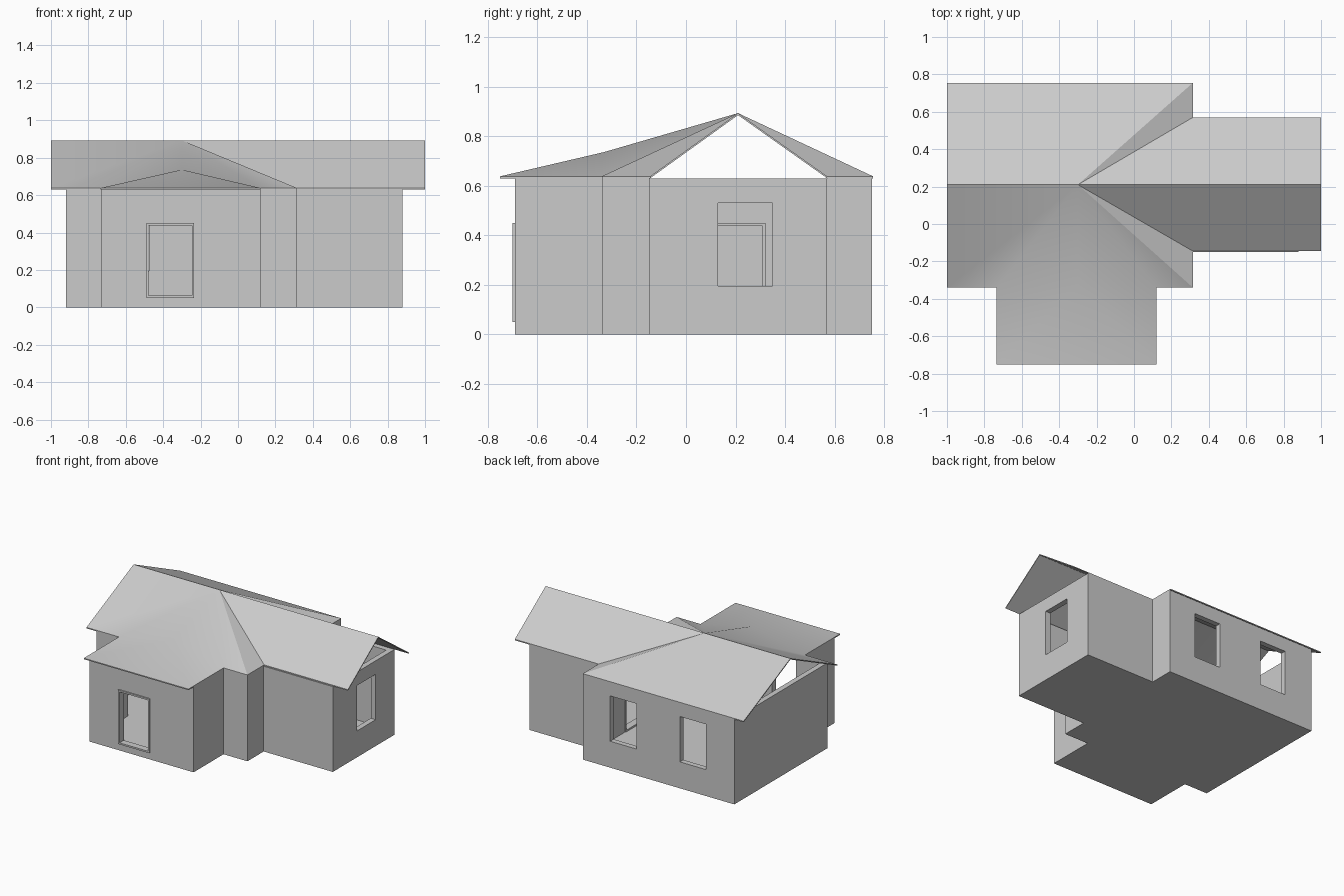
import bpy, bmesh, math

if "Cube" in bpy.data.objects:
    bpy.data.objects.remove(bpy.data.objects["Cube"])

T = 0.04          # wall thickness
H = 0.63          # wall height
FLOOR = 0.05      # inner floor level


def add_object(name, bm):
    bmesh.ops.recalc_face_normals(bm, faces=bm.faces)
    mesh = bpy.data.meshes.new(name)
    bm.to_mesh(mesh)
    bm.free()
    ob = bpy.data.objects.new(name, mesh)
    bpy.context.collection.objects.link(ob)
    return ob


def thicken(bm, dz):
    geo = bmesh.ops.extrude_face_region(bm, geom=bm.faces[:])["geom"]
    verts = [g for g in geo if isinstance(g, bmesh.types.BMVert)]
    bmesh.ops.translate(bm, vec=(0, 0, dz), verts=verts)


def prism(name, outline, z0, z1):
    bm = bmesh.new()
    bm.faces.new([bm.verts.new((x, y, z0)) for x, y in outline])
    # extrude keeps the base face, so the result is closed
    thicken(bm, z1 - z0)
    return add_object(name, bm)


def box(name, x0, x1, y0, y1, z0, z1):
    return prism(name, [(x0, y0), (x1, y0), (x1, y1), (x0, y1)], z0, z1)


def cut(ob, cutter):
    cutter.hide_render = True
    mod = ob.modifiers.new("cut", 'BOOLEAN')
    mod.operation = 'DIFFERENCE'
    mod.solver = 'EXACT'
    mod.object = cutter
    bpy.context.view_layer.objects.active = ob
    bpy.ops.object.modifier_apply(modifier=mod.name)
    bpy.data.objects.remove(cutter)


# walls: stepped footprint, hollowed into a main room and a side wing
walls = prism("walls", [
    (-0.73, -0.69), (0.12, -0.69), (0.12, -0.34), (0.315, -0.34),
    (0.315, -0.15), (0.88, -0.15), (0.88, 0.57), (0.315, 0.57),
    (0.315, 0.75), (-0.92, 0.75), (-0.92, -0.34), (-0.73, -0.34)], 0, H)
cut(walls, prism("main_room_cutter", [
    (-0.73 + T, -0.69 + T), (0.12 - T, -0.69 + T), (0.12 - T, -0.34 + T),
    (0.315 - T, -0.34 + T), (0.315 - T, 0.75 - T), (-0.92 + T, 0.75 - T),
    (-0.92 + T, -0.34 + T), (-0.73 + T, -0.34 + T)], FLOOR, 1))
cut(walls, box("wing_cutter", 0.315, 0.88 - T, -0.15 + T, 0.57 - T, FLOOR, 1))

# window openings: two at the back, one on the right
for x in (-0.69, -0.12):
    cut(walls, box("back_window_cutter", x, x + 0.215, 0.68, 0.8, 0.195, 0.53))
cut(walls, box("side_window_cutter", 0.8, 0.95, 0.13, 0.35, 0.195, 0.53))

# door openings: front door and the inner door to the wing
cut(walls, box("front_door_cutter", -0.485, -0.24, -0.75, -0.63, 0.055, 0.445))
cut(walls, box("inner_door_cutter", 0.25, 0.34, 0.075, 0.315, 0.055, 0.445))

# door frames
front_frame = box("front_door_frame", -0.49, -0.235, -0.70, -0.65, 0.05, 0.45)
cut(front_frame, box("cutter", -0.478, -0.247, -0.8, -0.6, 0.062, 0.438))
inner_frame = box("inner_door_frame", 0.27, 0.325, 0.07, 0.32, 0.05, 0.45)
cut(inner_frame, box("cutter", 0.2, 0.4, 0.082, 0.308, 0.062, 0.438))

# roof: long ridge with faces fanning from the ridge point above the porch
E, TOP = 0.63, 0.885
bm = bmesh.new()
ridge_l, ridge_m, ridge_r, porch = [bm.verts.new(p) for p in (
    (-1, 0.21, TOP), (-0.3, 0.21, TOP), (1, 0.21, TOP), (-0.3, -0.33, 0.728))]
e = [bm.verts.new((x, y, E)) for x, y in [
    (-1, -0.34), (-0.735, -0.34), (-0.735, -0.75), (0.12, -0.75),
    (0.12, -0.34), (0.315, -0.34), (0.315, -0.145), (1, -0.145),
    (1, 0.57), (0.315, 0.57), (0.315, 0.755), (-1, 0.755)]]
for face in [
        (ridge_l, e[0], ridge_m), (e[0], e[1], ridge_m),
        (e[1], porch, ridge_m), (e[1], e[2], porch), (e[2], e[3], porch),
        (e[3], e[4], porch), (porch, e[4], ridge_m), (e[4], e[5], ridge_m),
        (e[5], e[6], ridge_m), (e[6], e[7], ridge_r, ridge_m),
        (ridge_r, e[8], e[9], ridge_m), (e[9], e[10], ridge_m),
        (e[10], e[11], ridge_l, ridge_m)]:
    bm.faces.new(face)
thicken(bm, 0.008)
roof = add_object("roof", bm)
bpy.ops.object.select_all(action='DESELECT')
roof.select_set(True)
bpy.context.view_layer.objects.active = roof
bpy.ops.object.shade_smooth_by_angle(angle=math.radians(30))
